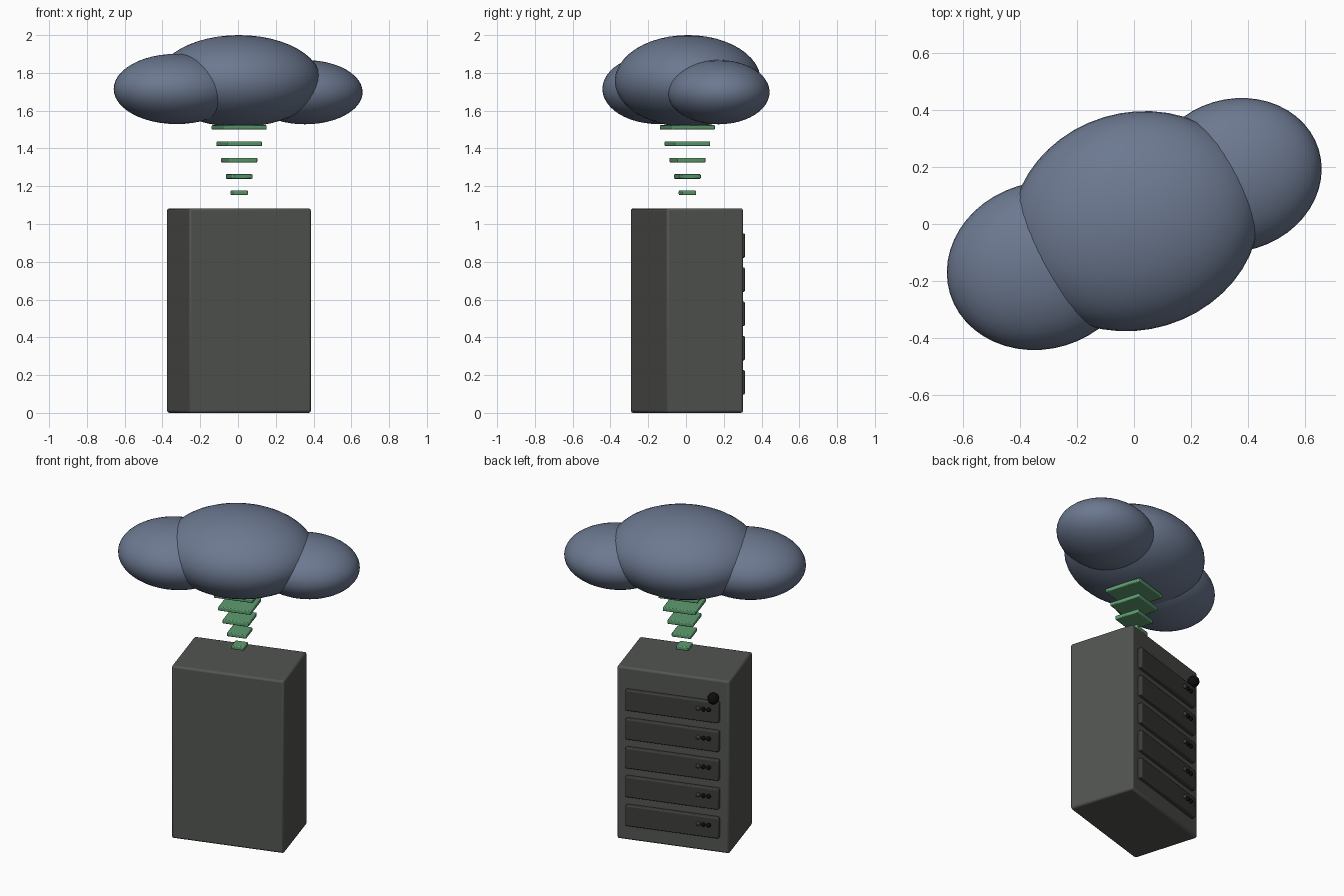
import bpy
from math import radians
from mathutils import Matrix, Vector

if "Cube" in bpy.data.objects:
    bpy.data.objects.remove(bpy.data.objects["Cube"])

ANGLE = radians(16.8)            # whole model is turned about z
TURN = Matrix.Rotation(ANGLE, 4, 'Z')
ORIGIN = Vector((0.005, 0.005, 0))


def material(name, rgb):
    m = bpy.data.materials.new(name)
    m.diffuse_color = (*rgb, 1)
    m.use_nodes = True
    m.node_tree.nodes["Principled BSDF"].inputs["Base Color"].default_value = m.diffuse_color
    return m


SLATE = material("slate_blue", (0.15, 0.19, 0.28))
GREEN = material("green", (0.11, 0.33, 0.16))
CASE = material("case_grey", (0.085, 0.09, 0.083))
DARK = material("dark_grey", (0.045, 0.047, 0.042))
BLACK = material("black", (0.004, 0.004, 0.004))


def finish(name, mat):
    ob = bpy.context.object
    ob.name = name
    ob.data.materials.append(mat)
    return ob


def box(name, local, size, mat, bevel):
    """Bevelled box placed in the turned frame."""
    bpy.ops.mesh.primitive_cube_add(size=1, location=ORIGIN + TURN @ Vector(local),
                                    rotation=(0, 0, ANGLE))
    ob = finish(name, mat)
    ob.scale = size
    bpy.ops.object.transform_apply(location=False, rotation=False, scale=True)
    mod = ob.modifiers.new("bevel", 'BEVEL')
    mod.width, mod.segments = bevel, 2
    bpy.ops.object.shade_smooth_by_angle(angle=radians(30))
    return ob


def ball(name, location, radii, mat, segments=48, rings=24):
    """Smooth ellipsoid in the turned frame, at a world position."""
    bpy.ops.mesh.primitive_uv_sphere_add(segments=segments, ring_count=rings, radius=1,
                                         location=location, rotation=(0, 0, ANGLE))
    ob = finish(name, mat)
    ob.scale = radii
    bpy.ops.object.transform_apply(location=False, rotation=False, scale=True)
    bpy.ops.object.shade_smooth()
    return ob


# Cabinet
W, D, H = 0.674, 0.424, 1.083
box("cabinet", (0, 0, H / 2), (W, D, H), CASE, 0.012)

# Drive trays on the back face, each with three small lights
FACE, PROUD = D / 2, 0.026
for i in range(5):
    z = 0.162 + 0.181 * i
    box(f"tray_{i}", (0, FACE, z), (0.56, 2 * PROUD, 0.13), DARK, 0.007)
    for j, x in enumerate((-0.159, -0.191, -0.223)):
        ball(f"light_{i}_{j}", ORIGIN + TURN @ Vector((x, FACE + PROUD + 0.004, z + 0.016)),
             (0.013,) * 3, BLACK if j else DARK, 16, 8)

# Power knob
ball("power_knob", ORIGIN + TURN @ Vector((-0.25, FACE + 0.03, 0.978)),
     (0.034,) * 3, BLACK, 20, 10)

# Rising square plates that grow towards the cloud
for i in range(5):
    side = 2 * (0.038 + 0.02 * i)
    box(f"data_plate_{i}", (0.002, 0.002, 1.165 + 0.0865 * i), (side, side, 0.024), GREEN, 0.005)

# Cloud lobes: one flattened ball shape at three sizes
for name, loc, s in (("cloud_middle", (0.005, 0.01, 1.757), 1.0),
                     ("cloud_left", (-0.325, -0.147, 1.715), 0.765),
                     ("cloud_right", (0.355, 0.172, 1.698), 0.70)):
    ball(name, loc, (0.44 * s, 0.382 * s, 0.243 * s), SLATE)
